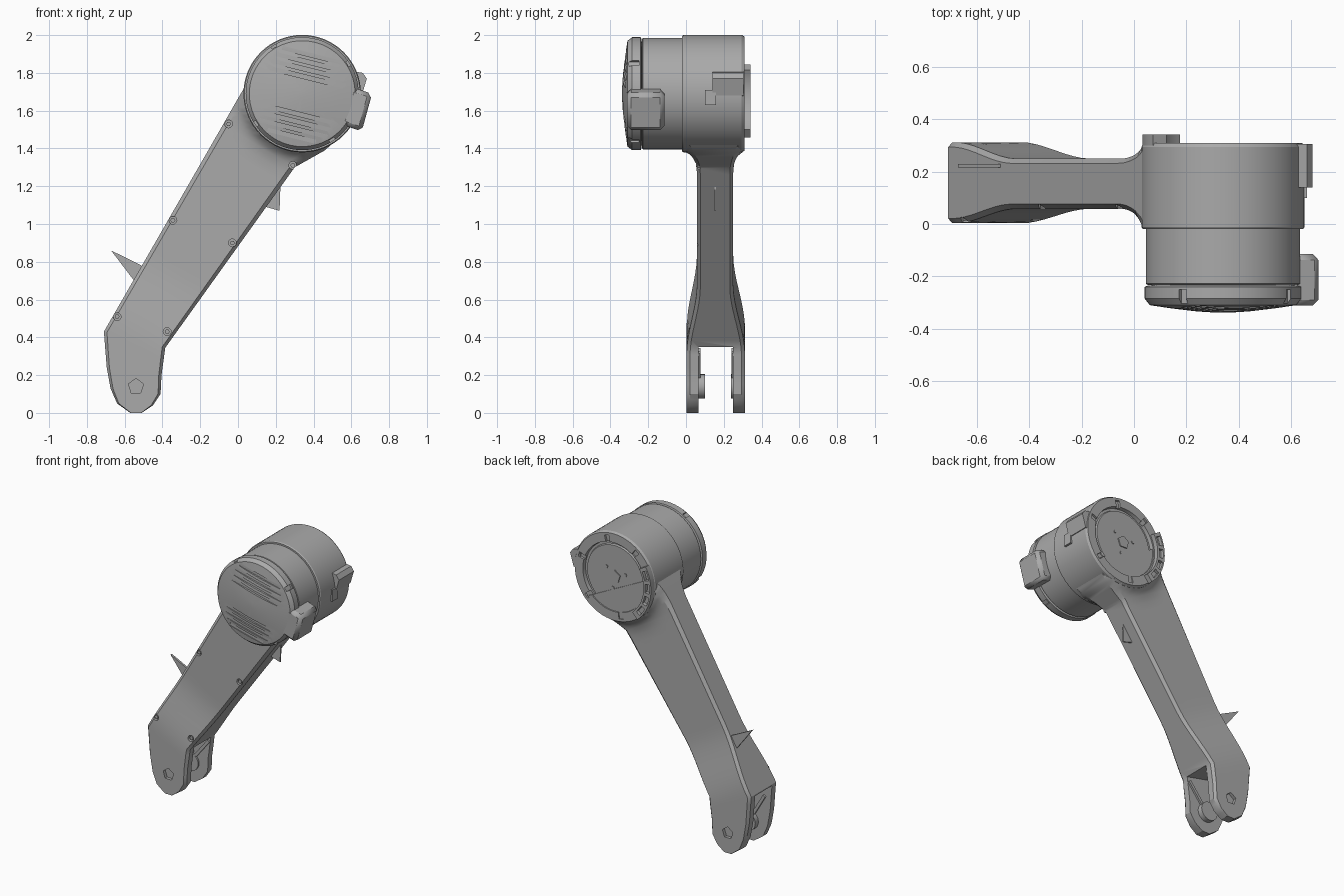
import bpy, bmesh, math
from mathutils import Vector

cube = bpy.data.objects.get("Cube")
if cube:
    bpy.data.objects.remove(cube, do_unlink=True)

grey = bpy.data.materials.new("machine grey")
grey.use_nodes = True
grey.diffuse_color = (0.4, 0.4, 0.4, 1)
grey.node_tree.nodes["Principled BSDF"].inputs["Base Color"].default_value = (0.4, 0.4, 0.4, 1)

HUB = Vector((0.34, 1.69))
FOOT = Vector((-0.54, 0.14))
AXIS = (HUB - FOOT).normalized()


def finish(name, bm):
    bmesh.ops.remove_doubles(bm, verts=bm.verts, dist=1e-5)
    bmesh.ops.recalc_face_normals(bm, faces=bm.faces)
    mesh = bpy.data.meshes.new(name)
    bm.to_mesh(mesh)
    bm.free()
    mesh.materials.append(grey)
    ob = bpy.data.objects.new(name, mesh)
    bpy.context.collection.objects.link(ob)
    return ob


def skin(name, rings):
    """Join equal closed rings of points and cap both ends."""
    bm = bmesh.new()
    vs = [[bm.verts.new(p) for p in ring] for ring in rings]
    n = len(vs[0])
    for a, b in zip(vs, vs[1:]):
        for i in range(n):
            j = (i + 1) % n
            bm.faces.new((a[i], a[j], b[j], b[i]))
    bm.faces.new(vs[0])
    bm.faces.new(vs[-1])
    return finish(name, bm)


def prism(name, pts, y0, y1):
    return skin(name, [[(x, y, z) for x, z in pts] for y in (y0, y1)])


def circle(c, r, n, turn=0.0):
    return [(c[0] + r * math.cos(turn + i * math.tau / n),
             c[1] + r * math.sin(turn + i * math.tau / n)) for i in range(n)]


def lathe(name, profile, n=64):
    return skin(name, [[(x, y, z) for x, z in circle(HUB, r, n)] for r, y in profile])


def arc(r0, r1, a0, a1, n=12):
    angles = [math.radians(a0 + (a1 - a0) * i / n) for i in range(n + 1)]
    path = [(r1, a) for a in angles] + [(r0, a) for a in reversed(angles)]
    return [(HUB.x + r * math.cos(a), HUB.y + r * math.sin(a)) for r, a in path]


def bar(c, half_len, half_wid, angle):
    d = Vector((math.cos(angle), math.sin(angle)))
    s = Vector((-d.y, d.x))
    return [c + d * (i * half_len) + s * (j * half_wid)
            for i, j in ((-1, -1), (1, -1), (1, 1), (-1, 1))]


def cut(target, cutters):
    for c in cutters:
        c.hide_render = True
        mod = target.modifiers.new("cut", 'BOOLEAN')
        mod.operation, mod.solver, mod.object = 'DIFFERENCE', 'EXACT', c
        bpy.context.view_layer.objects.active = target
        bpy.ops.object.modifier_apply(modifier=mod.name)
        bpy.data.objects.remove(c, do_unlink=True)


def faces_at(p):
    """Front and back depth of the arm at a point of its outline."""
    t = min(max(((p - FOOT).dot(AXIS) - 0.2) / 0.45, 0), 1)
    w = t * t * (3 - 2 * t)
    f = min(max((0.42 - (p - HUB).length) / 0.11, 0), 1)
    k = 1 - math.sqrt(1 - f * f)
    front, back = 0.003 + 0.055 * w, 0.312 - 0.062 * w
    return front + (-0.012 - front) * k, back + (0.303 - back) * k


# arm: outline pairs from the foot up into the hub
pairs = [((-0.57, 0.0), (-0.51, 0.0), 2), ((-0.64, 0.05), (-0.45, 0.04), 2),
         ((-0.675, 0.13), (-0.41, 0.10), 2), ((-0.695, 0.24), (-0.405, 0.2), 4),
         ((-0.71, 0.43), (-0.385, 0.345), 24), ((-0.08, 1.525), (0.3, 1.3), 8),
         ((0.0, 1.665), (0.46, 1.39), 5), ((0.05, 1.75), (0.57, 1.49), 0)]
spread = [0.0, 0.05] + [0.05 + 0.9 * i / 16 for i in range(1, 16)] + [0.95, 1.0]
rings = []
for i, (l0, r0, steps) in enumerate(pairs):
    l1, r1, _ = pairs[min(i + 1, len(pairs) - 1)]
    for k in range(max(steps, 1)):
        t = k / max(steps, 1)
        left, right = Vector(l0).lerp(Vector(l1), t), Vector(r0).lerp(Vector(r1), t)
        front, back = [], []
        for s in spread:
            p = left.lerp(right, s)
            f, b = faces_at(p)
            edge = 0.018 if s in (0.0, 1.0) else 0
            front.append((p.x, f + edge, p.y))
            back.append((p.x, b - edge, p.y))
        rings.append(front + back[::-1])
arm = skin("arm", rings)

# fork slot, pivot sockets and screw holes
screws = [Vector(p) for p in ((-0.05, 1.53), (-0.345, 1.02), (-0.64, 0.51),
                              (0.29, 1.31), (-0.03, 0.90), (-0.375, 0.43))]
slot = prism("slot_cutter", [(-0.8, 0.44), (-0.3, 0.33), (-0.3, -0.1), (-0.8, -0.1)], 0.065, 0.25)
sockets = [prism("socket_cutter", circle(FOOT, 0.042, 5, 0.3), a, b)
           for a, b in ((-0.1, 0.025), (0.29, 0.4))]
holes = [prism("hole_cutter", circle(p, 0.021, 12), -0.1, faces_at(p)[0] + 0.02) for p in screws]
cut(arm, [slot] + sockets + holes)
for p in screws:
    f = faces_at(p)[0]
    prism("screw", circle(p, 0.013, 6), f + 0.005, f + 0.03)

# fork pivot bosses and stiffening ribs
for a, b in ((0.05, 0.10), (0.238, 0.26)):
    prism("pivot_boss", circle(FOOT, 0.065, 24), a, b)
for a, b in ((0.05, 0.078), (0.24, 0.26)):
    for angle in (0.9, 2.1):
        d = Vector((math.cos(angle), math.sin(angle)))
        prism("fork_rib", bar(FOOT + d * 0.14, 0.09, 0.01, angle), a, b)

# joint hub with recessed rear disc
hub = lathe("joint_hub", [(0.28, -0.02), (0.306, -0.02), (0.311, -0.012), (0.311, 0.295),
                          (0.302, 0.31), (0.24, 0.31), (0.236, 0.285), (0.22, 0.285),
                          (0.215, 0.297), (0.04, 0.297)])
cut(hub, [prism("gap_cutter", arc(0.225, 0.285, a, a + 7, 3), 0.295, 0.4)
          for a in (15, 75, 125, 255, 315)])
prism("rear_bolt", circle(HUB, 0.045, 5, 0.3), 0.29, 0.304)
for a in (40, 160, 280):
    q = HUB + Vector((math.cos(math.radians(a)), math.sin(math.radians(a)))) * 0.085
    prism("rear_stud", circle(q, 0.012, 6), 0.29, 0.302)

# raised rear guard with pockets
guard = prism("rear_guard", arc(0.25, 0.308, 150, 229, 20), 0.3, 0.341)
cut(guard, [prism("pocket_cutter", arc(0.264, 0.296, a, a + 13, 4), 0.318, 0.4)
            for a in (155, 173, 191, 209)])

# motor body and ribbed domed cap
lathe("motor_body", [(0.2, 0.0), (0.295, 0.0), (0.295, -0.228), (0.289, -0.232), (0.2, -0.24)])
cap = lathe("motor_cap", [(0.2, -0.225), (0.289, -0.236), (0.299, -0.24), (0.299, -0.285),
                          (0.28, -0.31), (0.2, -0.322), (0.1, -0.334), (0.02, -0.339)])
tilt = math.radians(-14)
normal = Vector((-math.sin(tilt), math.cos(tilt)))
grooves = []
for v in (0.09, 0.13, 0.17, 0.21, -0.11, -0.15, -0.19, -0.23):
    half = math.sqrt(0.265 ** 2 - v * v)
    grooves.append(prism("groove_cutter", bar(HUB + normal * v, half, 0.011, tilt), -0.4,
                         -0.328 + 0.08 * abs(v)))
notches = [prism("notch_cutter", arc(0.285, 0.35, a, a + 6, 3), -0.4, -0.25)
           for a in (30, 118, 210, 300)]
cut(cap, grooves + notches)

# cable connector on the motor side and small lug on the hub
connector = prism("connector", [(0.54, 1.53), (0.655, 1.49), (0.71, 1.69), (0.6, 1.725)], -0.312, -0.115)
bevel = connector.modifiers.new("bevel", 'BEVEL')
bevel.width, bevel.segments = 0.022, 1
prism("hub_lug", [(0.61, 1.67), (0.655, 1.68), (0.682, 1.77), (0.66, 1.80), (0.6, 1.81)], 0.14, 0.305)
prism("hub_tab", bar(HUB + Vector((0.3, -0.02)), 0.02, 0.04, 0), 0.10, 0.16)

# thin fins on the arm edges
prism("left_fin", [(-0.672, 0.86), (-0.51, 0.78), (-0.55, 0.70)], 0.215, 0.23)
prism("right_fin", [(0.15, 1.09), (0.22, 1.07), (0.225, 1.21)], 0.15, 0.16)

for ob in list(bpy.context.collection.objects):
    if ob.type == 'MESH' and grey.name in ob.data.materials:
        bpy.ops.object.select_all(action='DESELECT')
        ob.select_set(True)
        bpy.context.view_layer.objects.active = ob
        bpy.ops.object.shade_smooth_by_angle(angle=math.radians(28))
